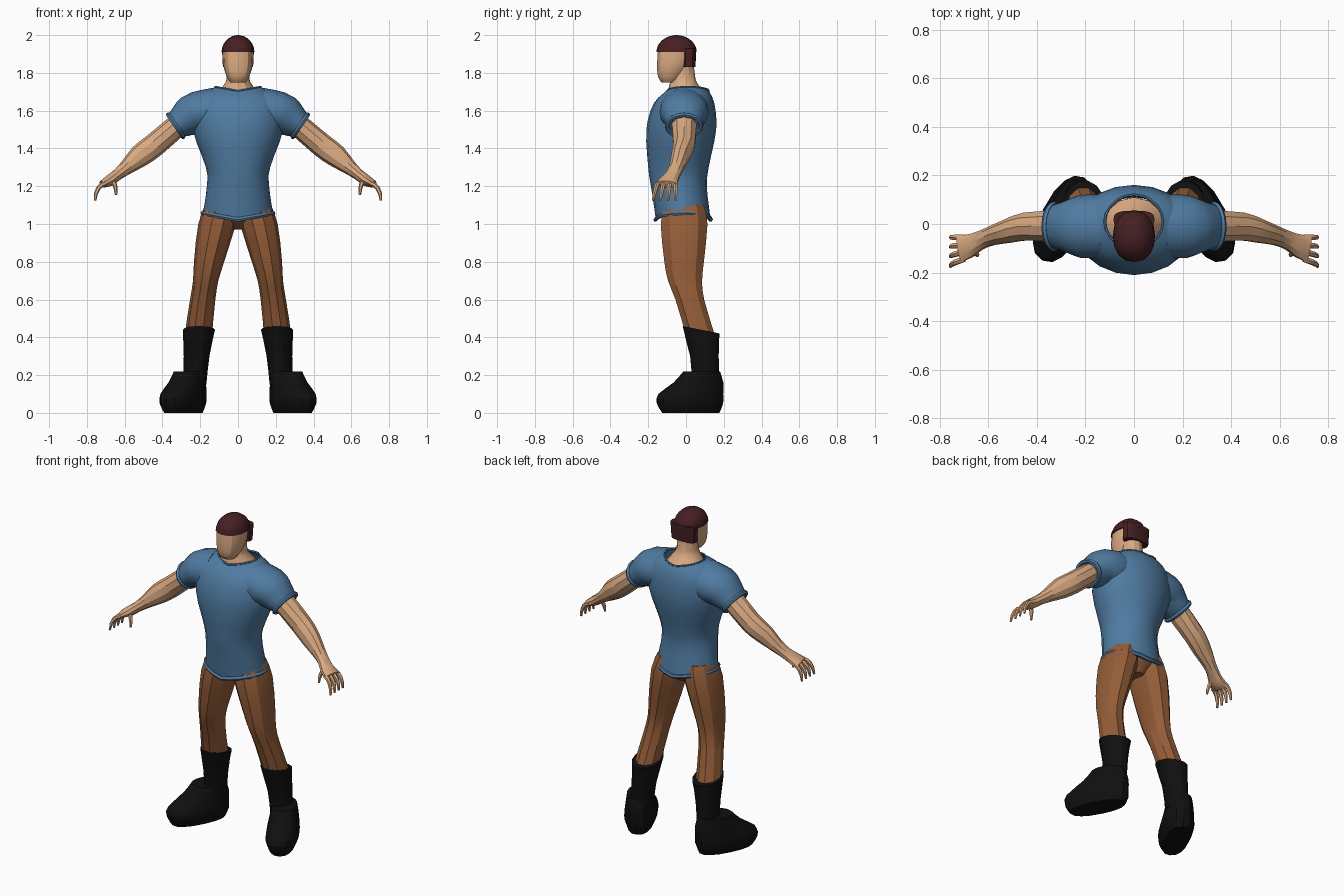
import bpy, bmesh, math
from mathutils import Vector, Matrix

default_cube = bpy.data.objects.get("Cube")
if default_cube:
    bpy.data.objects.remove(default_cube, do_unlink=True)


def make_material(name, red, green, blue):
    colour = (red, green, blue, 1)
    material = bpy.data.materials.new(name)
    material.use_nodes = True
    material.diffuse_color = colour
    shader = material.node_tree.nodes["Principled BSDF"]
    shader.inputs["Base Color"].default_value = colour
    return material


skin = make_material("skin", .7, .4, .22)
blue_cloth = make_material("blue_cloth", .08, .2, .36)
brown_cloth = make_material("brown_cloth", .3, .11, .04)
black_leather = make_material("black_leather", .005, .005, .005)
red_hair = make_material("dark_red_hair", .06, .014, .017)


def blend(rows, steps):
    """Fill in rows between the given ones along a smooth spline."""
    rows = [Vector(row) for row in rows]
    padded = [rows[0], *rows, rows[-1]]
    filled = []
    for before, start, end, after in zip(padded, rows, rows[1:], padded[3:]):
        leave, arrive = (end - before) / 2, (after - start) / 2
        for step in range(steps):
            t = step / steps
            bend = leave * (1 - t) - arrive * t + (end - start) * (2 * t - 1)
            filled.append(start.lerp(end, t) + bend * t * (1 - t))
    return filled + [rows[-1]]


def make_ring(centre, across, along, sides, power=2):
    """Rounded ring spanned by two half axes; a higher power is boxier."""
    points = []
    for side in range(sides):
        angle = math.tau * side / sides
        c, s = math.cos(angle), math.sin(angle)
        points.append(centre + across * math.copysign(abs(c) ** (2 / power), c)
                      + along * math.copysign(abs(s) ** (2 / power), s))
    return points


def level_rings(rows, sides=12, power=2, steps=2, centre_x=None, lift=None):
    """Stacked level rings; a row is height, half width, front and back."""
    rings = []
    for height, width, front, back in blend(rows, steps):
        x = centre_x(height) if centre_x else 0
        points = make_ring(Vector((x, (front + back) / 2, height)),
                           Vector((width, 0, 0)),
                           Vector((0, (back - front) / 2, 0)), sides, power)
        if lift:
            for point in points:
                point.z += lift(point)
        rings.append(points)
    return rings


def path_rings(rows, sides=10, steps=2):
    """Rings across a path; a row is a position, half height and half depth."""
    rows = blend(rows, steps)
    spots = [Vector(row[:3]) for row in rows]
    rings = []
    for i, row in enumerate(rows):
        ahead = spots[min(i + 1, len(spots) - 1)] - spots[max(i - 1, 0)]
        ahead.normalize()
        side = Vector((0, 1, 0))
        side = (side - ahead * side.dot(ahead)).normalized()
        rings.append(make_ring(spots[i], side.cross(ahead) * row[3],
                               side * row[4], sides))
    return rings


def loft(name, rings, material, mirror=False, ends="capped", placement=None):
    """Skin a list of rings, with capped, open or looped ends."""
    bm = bmesh.new()
    loops = [[bm.verts.new(point) for point in ring] for ring in rings]
    if ends == "capped":
        bm.faces.new(loops[0])
        bm.faces.new(loops[-1])
    following = loops[1:] + (loops[:1] if ends == "looped" else [])
    for lower, upper in zip(loops, following):
        for i in range(len(lower)):
            bm.faces.new((lower[i - 1], lower[i], upper[i], upper[i - 1]))
    if placement:
        bm.transform(placement)
    bmesh.ops.recalc_face_normals(bm, faces=bm.faces)
    mesh = bpy.data.meshes.new(name)
    bm.to_mesh(mesh)
    bm.free()
    mesh.materials.append(material)
    part = bpy.data.objects.new(name, mesh)
    bpy.context.collection.objects.link(part)
    for other in bpy.context.selected_objects:
        other.select_set(False)
    part.select_set(True)
    bpy.context.view_layer.objects.active = part
    bpy.ops.object.shade_smooth_by_angle(angle=math.radians(28))
    if mirror:
        part.modifiers.new("Mirror", 'MIRROR')


def rolled_edge(name, edge, thickness, mirror=False):
    """Thin roll of cloth that follows an edge ring."""
    centre = sum(edge, Vector()) / len(edge)
    axis = (edge[0] - centre).cross(edge[len(edge) // 4] - centre).normalized()
    rings = []
    for step in range(6):
        angle = math.tau * step / 6
        out, up = thickness * math.cos(angle), thickness * math.sin(angle)
        rings.append([p + (p - centre).normalized() * out + axis * up for p in edge])
    loft(name, rings, blue_cloth, mirror, ends="looped")


def curled_digit(name, knuckle, tip):
    """Finger that leaves the palm level and curls down to its tip."""
    start, reach = Vector(knuckle), Vector(tip) - Vector(knuckle)
    rows = []
    for step in range(5):
        t = step / 4
        quarter = t * math.pi / 2
        spot = start + Vector((reach.x * math.sin(quarter), reach.y * t,
                               reach.z * (1 - math.cos(quarter))))
        radius = .013 * (1 - t ** 3 / 2)
        rows.append((*spot, radius, radius))
    loft(name, path_rings(rows, sides=6, steps=1), skin, mirror=True)


# Head and neck
loft("head", level_rings([(1.75, .04, -.13, -.05), (1.78, .06, -.15, -.02),
                          (1.85, .08, -.155, .03), (1.93, .08, -.15, .04)],
                         sides=14, power=2.3), skin)
loft("neck", level_rings([(1.68, .12, -.1, .11), (1.73, .08, -.09, .07),
                          (1.77, .06, -.08, .05), (1.86, .06, -.07, .04)]), skin)

# Hair: a dome on top and a block down the back of the head
dome = []
for step in range(7):
    angle = math.radians(14 * step)
    spread = math.cos(angle)
    dome.append((1.91 + .09 * math.sin(angle), .087 * spread,
                 -.05 - .107 * spread, -.05 + .107 * spread))
loft("hair_cap", level_rings(dome, sides=16, power=2.2, steps=1), red_hair)
loft("hair_back", level_rings([(1.83, .08, -.02, .05), (1.93, .085, -.02, .055)],
                              sides=16, power=3), red_hair)


# Shirt body: collar and hem sag at the middle of the front and back
def shirt_sag(point):
    sag = ((point.z - 1.4) / .35) ** 4
    return -.04 * sag * max(0, 1 - abs(point.x) / .2)


body = level_rings([(1.06, .185, -.16, .13), (1.2, .165, -.185, .11),
                    (1.3, .17, -.2, .12), (1.5, .24, -.21, .16),
                    (1.65, .23, -.17, .15), (1.74, .12, -.1, .12)],
                   sides=20, steps=3, lift=shirt_sag)
loft("shirt_body", body, blue_cloth, ends="open")
rolled_edge("shirt_hem", body[0], .013)
rolled_edge("shirt_collar", body[-1], .006)

# Sleeves with rolled cuffs
sleeve = path_rings([(.13, -.01, 1.6, .12, .13), (.22, -.01, 1.59, .11, .13),
                     (.27, -.01, 1.56, .1, .11), (.33, -.01, 1.52, .07, .09)],
                    sides=16)
loft("sleeves", sleeve, blue_cloth, mirror=True)
rolled_edge("sleeve_cuffs", sleeve[-1], .013, mirror=True)

# Arms down to the palms
loft("arms", path_rings([(.3, -.01, 1.54, .06, .07), (.44, -.01, 1.42, .063, .06),
                         (.52, -.03, 1.36, .06, .05), (.59, -.05, 1.3, .04, .04),
                         (.64, -.07, 1.26, .03, .04), (.68, -.09, 1.23, .03, .05),
                         (.72, -.1, 1.21, .02, .06)]), skin, mirror=True)

# Fingers fanned across the palm, and thumbs
for i, name in enumerate(("little", "ring", "middle", "index")):
    y = -.055 - .03 * i
    curled_digit(name + "_fingers", (.7, y, 1.215), (.757, y - .01 * i, 1.125))
curled_digit("thumbs", (.67, -.11, 1.23), (.645, -.13, 1.155))


# Legs spread outwards towards the floor
def leg_x(height):
    return .23 - .12 * height ** 2


def boot_top_slope(point):
    return .2 * (.08 - point.y) if point.z > .4 else 0


loft("trouser_seat", level_rings([(.97, .04, -.05, .06), (1.05, .16, -.14, .11),
                                  (1.1, .16, -.14, .1)]), brown_cloth)
loft("trouser_legs", level_rings([(1.1, .09, -.12, .1), (1, .1, -.14, .12),
                                  (.8, .08, -.12, .1), (.7, .067, -.1, .09),
                                  (.6, .067, -.06, .1), (.4, .073, 0, .16)],
                                 sides=10, centre_x=leg_x), brown_cloth, mirror=True)

# Boots: sloped shafts and feet turned outwards
loft("boot_shafts", level_rings([(.15, .06, .03, .18), (.3, .068, .02, .175),
                                 (.44, .085, -.02, .18)], sides=14,
                                centre_x=leg_x, lift=boot_top_slope),
     black_leather, mirror=True)
turned_out = Matrix.Translation((.287, .03, 0)) @ Matrix.Rotation(math.radians(27), 4, 'Z')
loft("boot_feet", level_rings([(0, .07, -.17, .16), (.05, .09, -.2, .18),
                               (.1, .09, -.19, .18), (.16, .08, -.1, .18),
                               (.22, .07, -.04, .16)], sides=16, power=2.3),
     black_leather, mirror=True, placement=turned_out)
